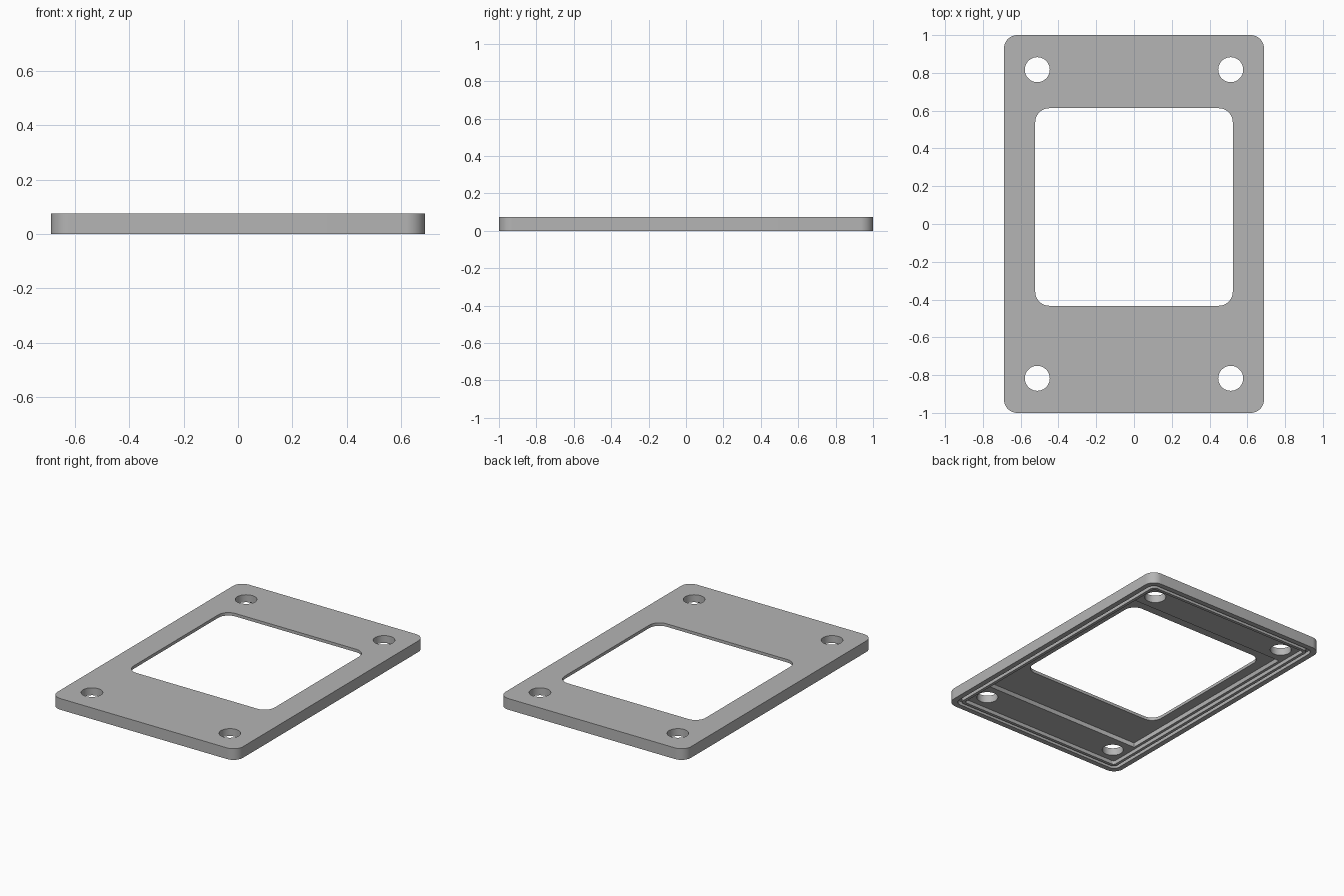
import bpy
import bmesh
import math

default_cube = bpy.data.objects.get("Cube")
if default_cube:
    bpy.data.objects.remove(default_cube, do_unlink=True)

grey = bpy.data.materials.new("plain grey")
grey.use_nodes = True
GREY = (0.46, 0.46, 0.46, 1)
grey.diffuse_color = GREY
grey.node_tree.nodes["Principled BSDF"].inputs["Base Color"].default_value = GREY

HALF_X, HALF_Y, HEIGHT = 0.688, 1.0, 0.075
RECESS_Z, POCKET_Z = 0.025, 0.055


def prism(name, x0, x1, y0, y1, z0, z1, radius, steps=12):
    """Upright prism with a rounded rectangle as its outline."""
    bm = bmesh.new()
    centres = [(x1 - radius, y1 - radius), (x0 + radius, y1 - radius),
               (x0 + radius, y0 + radius), (x1 - radius, y0 + radius)]
    outline = []
    for corner, (cx, cy) in enumerate(centres):
        for i in range(steps + 1):
            a = (corner + i / steps) * math.pi / 2
            outline.append(bm.verts.new((cx + radius * math.cos(a),
                                         cy + radius * math.sin(a), z0)))
    bmesh.ops.remove_doubles(bm, verts=outline, dist=1e-5)
    base = bm.faces.new(list(bm.verts))
    top = bmesh.ops.extrude_face_region(bm, geom=[base])["geom"]
    bmesh.ops.translate(bm, vec=(0, 0, z1 - z0),
                        verts=[v for v in top if isinstance(v, bmesh.types.BMVert)])
    bmesh.ops.recalc_face_normals(bm, faces=bm.faces)
    mesh = bpy.data.meshes.new(name)
    bm.to_mesh(mesh)
    bm.free()
    mesh.materials.append(grey)
    obj = bpy.data.objects.new(name, mesh)
    bpy.context.collection.objects.link(obj)
    return obj


def inset_prism(name, inset, z0, z1, radius):
    """Rounded prism set in evenly from the plate's outer edge."""
    x, y = HALF_X - inset, HALF_Y - inset
    return prism(name, -x, x, -y, y, z0, z1, radius)


def select_only(obj):
    bpy.ops.object.select_all(action='DESELECT')
    obj.select_set(True)
    bpy.context.view_layer.objects.active = obj


def cut(obj, cutter):
    cutter.hide_render = True
    mod = obj.modifiers.new("cut", 'BOOLEAN')
    mod.operation = 'DIFFERENCE'
    mod.solver = 'EXACT'
    mod.object = cutter
    select_only(obj)
    bpy.ops.object.modifier_apply(modifier=mod.name)
    bpy.data.objects.remove(cutter, do_unlink=True)


# Cover plate with a shallow recess underneath
plate = inset_prism("cover_plate", 0, 0, HEIGHT, 0.07)
cut(plate, inset_prism("recess_cutter", 0.035, -0.1, RECESS_Z, 0.045))

# Deeper pocket behind the window
cut(plate, prism("pocket_cutter", -0.592, 0.592, -0.705, 0.705, -0.1, POCKET_Z, 0.004, 2))

# Window opening, set towards the back
cut(plate, prism("window_cutter", -0.523, 0.523, -0.433, 0.613, -0.1, 0.2, 0.075))

# Four screw holes
R = 0.066
for sx in (-1, 1):
    for sy in (-1, 1):
        x, y = sx * 0.512, sy * 0.817
        cut(plate, prism("hole_cutter", x - R, x + R, y - R, y + R, -0.1, 0.2, R))

# Sealing ridge that forms a groove inside the rim
ridge = inset_prism("sealing_ridge", 0.058, 0, RECESS_Z + 0.004, 0.03)
cut(ridge, inset_prism("ridge_cutter", 0.078, -0.1, 0.2, 0.018))

for obj in (plate, ridge):
    select_only(obj)
    bpy.ops.object.shade_smooth_by_angle(angle=math.radians(30))
